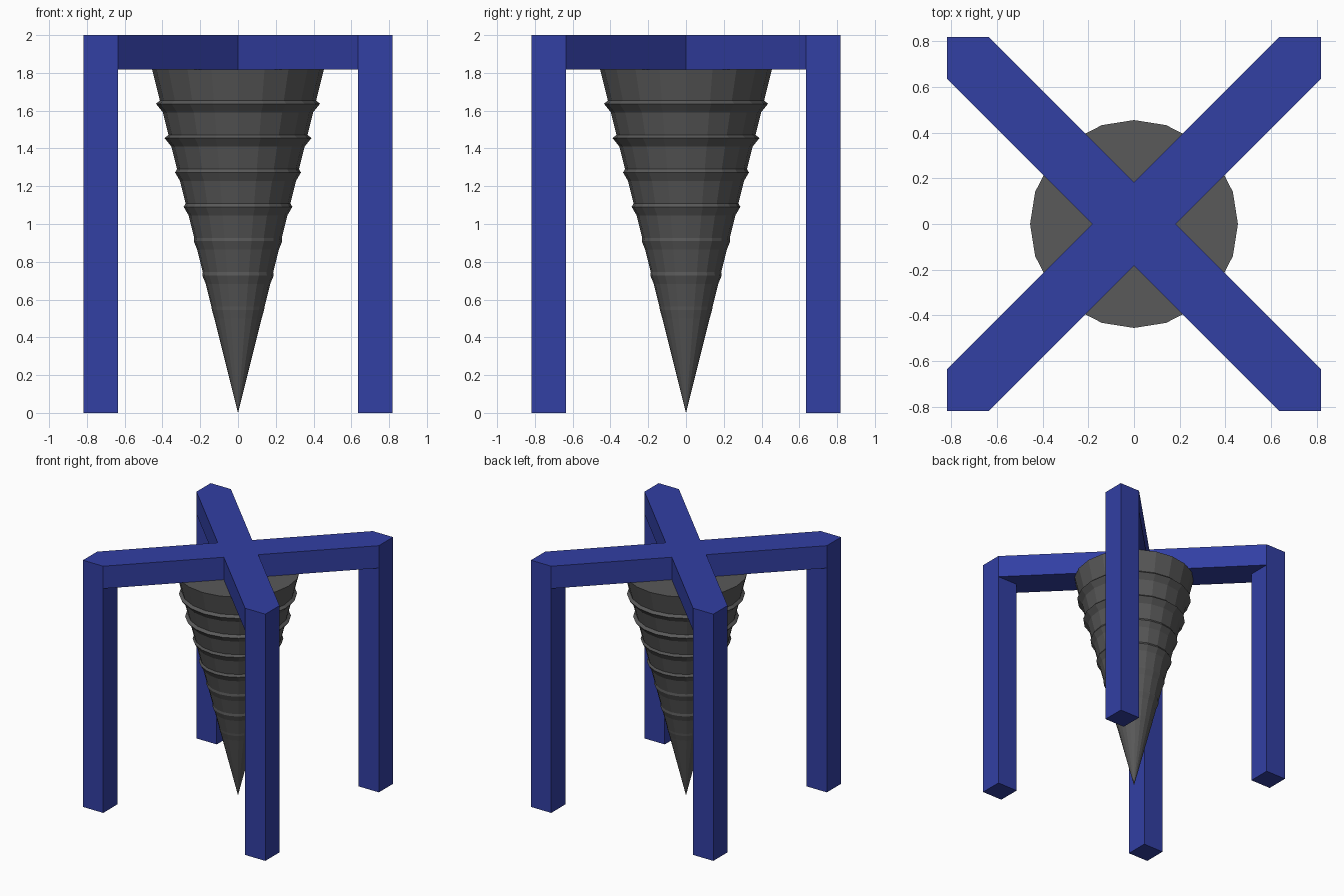
import bpy, bmesh, math

if "Cube" in bpy.data.objects:
    bpy.data.objects.remove(bpy.data.objects["Cube"])

W = 0.1818           # beam thickness and thread spacing
OUT = 0.818          # outer edge of the legs
INN = OUT - W        # inner edge of the legs
TOP, UNDER = 2.0, 2.0 - W


def material(name, rgb):
    m = bpy.data.materials.new(name)
    m.diffuse_color = (*rgb, 1)
    m.use_nodes = True
    m.node_tree.nodes["Principled BSDF"].inputs["Base Color"].default_value = m.diffuse_color
    return m


def finish(bm, name, mat):
    bmesh.ops.recalc_face_normals(bm, faces=bm.faces[:])
    me = bpy.data.meshes.new(name)
    bm.to_mesh(me)
    bm.free()
    me.materials.append(mat)
    bpy.context.collection.objects.link(bpy.data.objects.new(name, me))


def turn(p, k):
    """Rotate a 2D point by k quarter turns."""
    x, y = p
    for _ in range(k):
        x, y = -y, x
    return x, y


blue = material("blue paint", (0.032, 0.05, 0.37))
grey = material("dark grey steel", (0.10, 0.10, 0.10))

# Frame: underside of the cross, thickened upward, with legs drawn down
bm = bmesh.new()
star, legs = [], []
for k in range(4):
    notch, a, inner, b, corner = [
        bm.verts.new((*turn(p, k), UNDER))
        for p in ((W, 0), (OUT, INN), (INN, INN), (INN, OUT), (OUT, OUT))]
    star += [notch, a, inner, b]
    legs.append(bm.faces.new((inner, a, corner, b)))
plate = [bm.faces.new(star)] + legs
up = bmesh.ops.extrude_face_region(bm, geom=plate, use_keep_orig=True)["geom"]
bmesh.ops.translate(bm, vec=(0, 0, W),
                    verts=[v for v in up if isinstance(v, bmesh.types.BMVert)])
# one clean top face
top_faces = [f for f in up if isinstance(f, bmesh.types.BMFace)]
bmesh.ops.dissolve_faces(bm, faces=top_faces, use_verts=True)
for f in legs:
    foot = bmesh.ops.extrude_discrete_faces(bm, faces=[f])["faces"][0]
    bmesh.ops.translate(bm, vec=(0, 0, -UNDER), verts=foot.verts[:])
finish(bm, "cross_frame_with_legs", blue)

# Drill: ridged cone turned from a profile, 20 flat sides
SLOPE = 0.25
ridges = {9: 0.025, 8: 0.025, 7: 0.015, 6: 0.015, 5: 0.007, 4: 0.007, 3: 0.002}
profile = [(0, UNDER), (SLOPE * UNDER, UNDER)]
for k, bump in ridges.items():
    z = k * W
    profile += [(SLOPE * (z + 0.018), z + 0.018),
                (SLOPE * z + bump, z),
                (SLOPE * (z - 0.045), z - 0.045)]
profile.append((0, 0))

bm = bmesh.new()
pts = [bm.verts.new((r, 0, z)) for r, z in profile]
edges = [bm.edges.new(e) for e in zip(pts, pts[1:])]
bmesh.ops.spin(bm, geom=pts + edges, cent=(0, 0, 0), axis=(0, 0, 1),
               angle=math.tau, steps=20, use_duplicate=False)
bmesh.ops.remove_doubles(bm, verts=bm.verts[:], dist=0.0005)
finish(bm, "drill_cone", grey)
